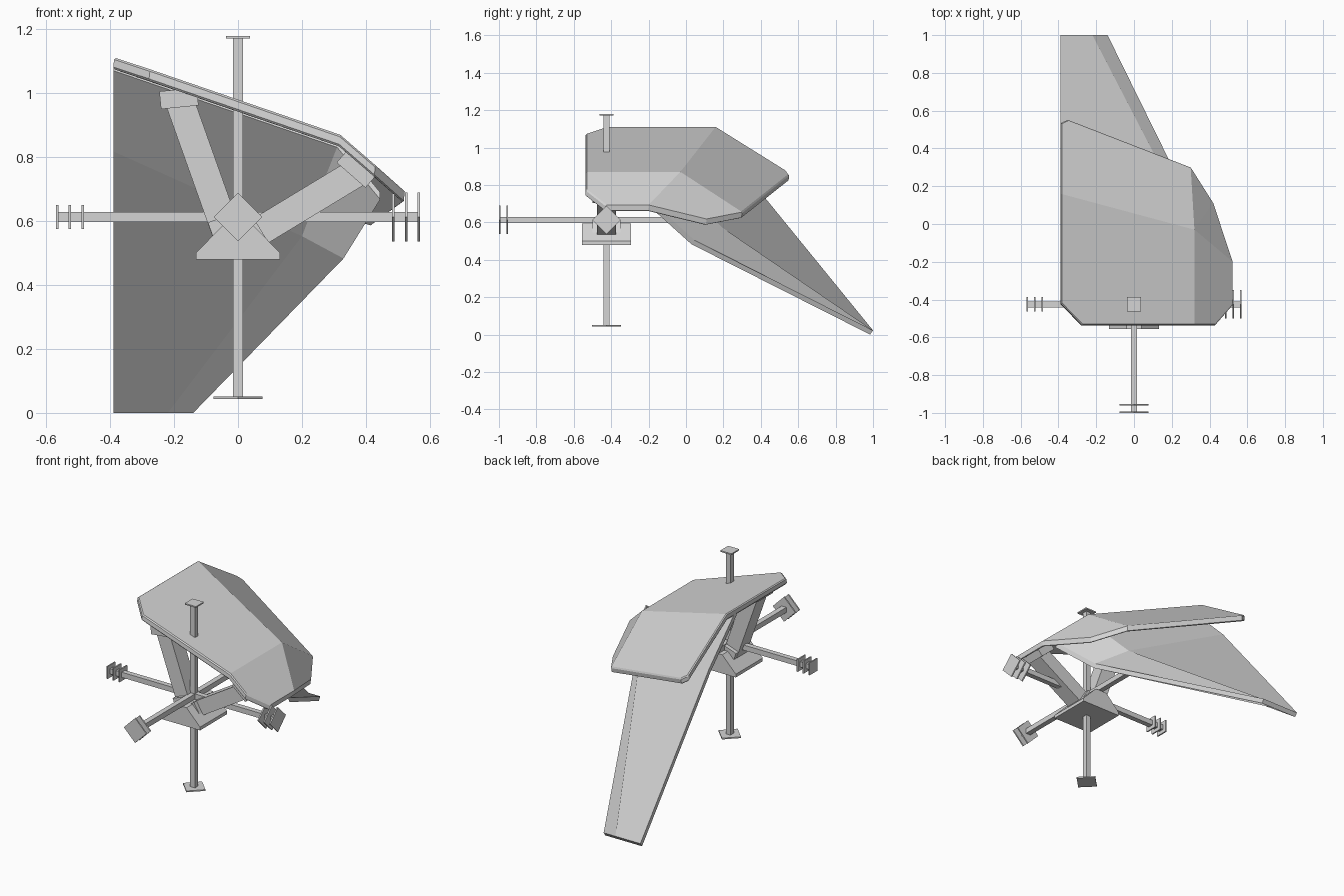
import bpy, bmesh, math
from mathutils import Vector, Matrix

if "Cube" in bpy.data.objects:
    bpy.data.objects.remove(bpy.data.objects["Cube"])

grey = bpy.data.materials.new("light grey")
grey.diffuse_color = (0.66, 0.66, 0.66, 1)
grey.use_nodes = True
grey.node_tree.nodes["Principled BSDF"].inputs["Base Color"].default_value = grey.diffuse_color
HUB = Vector((0, -0.425, 0.613))


def finish(name, bm):
    me = bpy.data.meshes.new(name)
    bm.to_mesh(me)
    bm.free()
    me.materials.append(grey)
    ob = bpy.data.objects.new(name, me)
    bpy.context.collection.objects.link(ob)
    return ob


def box(name, size, matrix):
    bm = bmesh.new()
    bmesh.ops.create_cube(bm, size=1, matrix=matrix @ Matrix.Diagonal((*size, 1)))
    return finish(name, bm)


def slab(points, faces, vec):
    """Folded sheet thickened along a vector."""
    bm = bmesh.new()
    vs = [bm.verts.new(p) for p in points]
    for f in faces:
        bm.faces.new([vs[i] for i in f])
    bmesh.ops.recalc_face_normals(bm, faces=bm.faces[:])
    geo = bmesh.ops.extrude_face_region(bm, geom=bm.faces[:], use_keep_orig=True)
    bmesh.ops.translate(bm, vec=vec, verts=[g for g in geo["geom"] if isinstance(g, bmesh.types.BMVert)])
    bmesh.ops.recalc_face_normals(bm, faces=bm.faces[:])
    return bm


# folded canopy: tilted top, right flank, sloping rear
canopy_pts = [(-.387, -.42, 1.112), (-.275, -.535, 1.075), (.32, -.535, .87), (.43, -.535, .775),
              (.522, -.43, .693), (.522, -.2, .693), (.42, .11, .618), (.30, .30, .655),
              (-.35, .552, .855), (-.387, .535, .877), (-.387, .16, 1.112), (.32, -.03, .87)]
bm = slab(canopy_pts, [(0, 1, 2, 11, 10), (2, 3, 4, 5, 11), (11, 5, 6), (11, 6, 7), (11, 7, 8, 9, 10)],
          (-.004, -.004, -.036))
canopy = finish("canopy_panel", bm)
m = canopy.modifiers.new("edge", 'BEVEL')
m.width, m.segments, m.limit_method, m.angle_limit = 0.006, 1, 'ANGLE', math.radians(60)

# tail wing: main panel, folded edge strip, root panels under the canopy
wing_pts = [(-.39, 1, .022), (-.22, 1, .022), (-.14, 1, .022), (.33, .045, .505), (.2, .19, .575),
            (-.39, .334, .84), (-.39, .08, 1.093), (.31, -.06, .853), (.445, -.16, .69)]
bm = slab(wing_pts, [(0, 1, 4, 5), (1, 2, 3, 4), (5, 4, 7, 6), (4, 3, 8, 7)], (0, -.016, -.022))
finish("tail_wing", bm)

# antenna bars with end plates: direction, length, plate half size, plate offsets, turned 45 degrees
arms = [("right", (1, 0, 0), .57, .054, (0, .04, .08), True),
        ("left", (-1, 0, 0), .57, .038, (0, .04, .08), False),
        ("front", (0, -1, 0), .575, .054, (0, .04), True),
        ("rear", (0, 1, 0), .50, 0, (), False),
        ("top", (0, 0, 1), .567, .038, (0,), False),
        ("bottom", (0, 0, -1), .57, .054, (0,), True)]
for name, d, length, half, offsets, turned in arms:
    d = Vector(d)
    rot = d.to_track_quat('Z', 'Y').to_matrix().to_4x4()
    box(name + "_bar", (.032, .032, length), Matrix.Translation(HUB + d * length / 2) @ rot)
    if turned:
        rot = rot @ Matrix.Rotation(math.pi / 4, 4, 'Z')
    for i, o in enumerate(offsets):
        box(f"{name}_plate_{i + 1}", (half * 2, half * 2, .008),
            Matrix.Translation(HUB + d * (length - .004 - o)) @ rot)

# wedge base under the hub
profile = [(-.132, .48), (.132, .48), (.132, .50), (.04, .595), (-.04, .595), (-.132, .50)]
bm = slab([(x, -.557, z) for x, z in profile], [range(6)], (0, .262, 0))
finish("wedge_base", bm)

# struts carrying the canopy, with pads against its underside and wide feet
struts = [("left", (-.035, .56), (-.195, 1.01), (-.185, .984), (1, .1), .118),
          ("right", (.03, .545), (.385, .76), (.372, .765), (1, -.875), .12)]
for name, a, b, pad, along, width in struts:
    a, b = Vector((a[0], HUB.y, a[1])), Vector((b[0], HUB.y, b[1]))
    rot = Matrix.Rotation(math.atan2(b.x - a.x, b.z - a.z), 4, 'Y')
    box(name + "_strut", (.09, .1, (b - a).length), Matrix.Translation((a + b) / 2) @ rot)
    tilt = Matrix.Rotation(-math.atan2(along[1], along[0]), 4, 'Y')
    box(name + "_pad", (width, .15, .056), Matrix.Translation((pad[0], HUB.y, pad[1])) @ tilt)
    box(name + "_foot", (.088, .15, .05), Matrix.Translation(a.lerp(b, .06)) @ rot)
